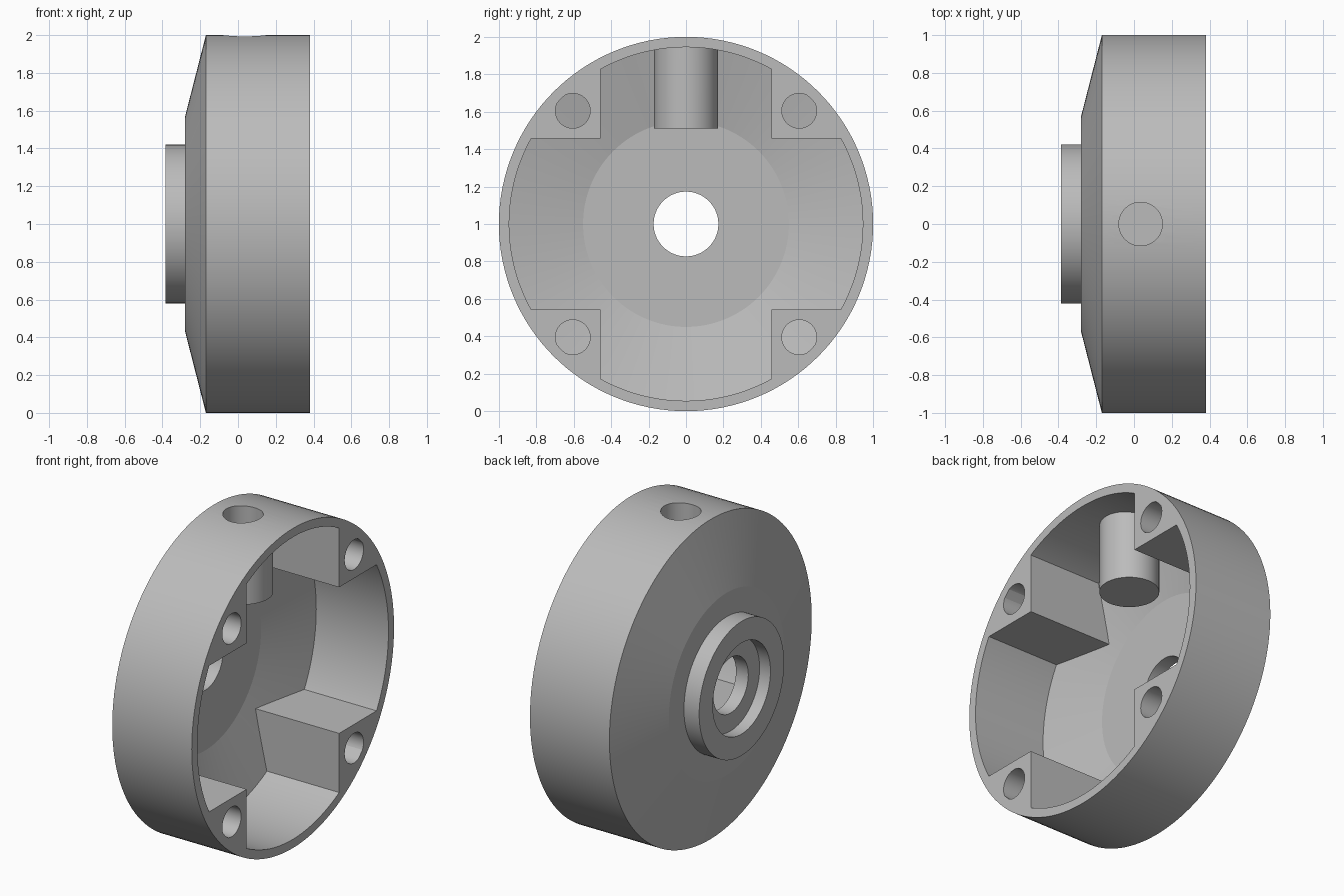
import bpy, bmesh, math
from mathutils import Matrix, Vector

cube = bpy.data.objects.get("Cube")
if cube:
    bpy.data.objects.remove(cube, do_unlink=True)

grey = bpy.data.materials.new("plain_grey")
grey.use_nodes = True
colour = (0.5, 0.5, 0.5, 1)
grey.diffuse_color = colour
grey.node_tree.nodes["Principled BSDF"].inputs["Base Color"].default_value = colour

FRONT, BACK = 0.38, -0.385          # ends along the main axis
CENTRE = Vector((0, 0, 1))
ALONG_X = Matrix.Rotation(math.pi / 2, 4, 'Y')


def finish(name, bm):
    bmesh.ops.recalc_face_normals(bm, faces=bm.faces)
    mesh = bpy.data.meshes.new(name)
    bm.to_mesh(mesh)
    bm.free()
    mesh.materials.append(grey)
    obj = bpy.data.objects.new(name, mesh)
    bpy.context.collection.objects.link(obj)
    return obj


def lathe(name, profile, segments=128, origin=CENTRE, turn=ALONG_X):
    """Capped solid of revolution from (axial position, radius) pairs."""
    bm = bmesh.new()
    place = Matrix.Translation(origin) @ turn
    rings = []
    for pos, r in profile:
        angles = [math.tau * i / segments for i in range(segments)]
        rings.append([bm.verts.new(place @ Vector((r * math.cos(a), r * math.sin(a), pos)))
                      for a in angles])
    for a, b in zip(rings, rings[1:]):
        for i in range(segments):
            j = (i + 1) % segments
            bm.faces.new((a[i], a[j], b[j], b[i]))
    bm.faces.new(rings[0])
    bm.faces.new(rings[-1])
    return finish(name, bm)


def box(name, low, high):
    bm = bmesh.new()
    low, high = Vector(low), Vector(high)
    size = Matrix.Diagonal((high - low).to_4d())
    bmesh.ops.create_cube(bm, size=1, matrix=Matrix.Translation((low + high) / 2) @ size)
    return finish(name, bm)


def cut(target, tool):
    """Subtract the tool from the target and discard the tool."""
    mod = target.modifiers.new("cut", 'BOOLEAN')
    mod.operation, mod.solver, mod.object = 'DIFFERENCE', 'EXACT', tool
    bpy.context.view_layer.update()
    result = target.evaluated_get(bpy.context.evaluated_depsgraph_get())
    mesh = bpy.data.meshes.new_from_object(result)
    target.modifiers.clear()
    target.data = mesh
    bpy.data.objects.remove(tool, do_unlink=True)


# Outer form: rim, shallow cone, back plate and raised hub
housing = lathe("housing", [(BACK, 0.42), (-0.28, 0.42), (-0.28, 0.57),
                            (-0.17, 1), (FRONT, 1)])

# Hollow interior, less the corner blocks and the vertical boss
cavity = lathe("cavity", [(-0.225, 0.55), (-0.12, 0.945), (0.5, 0.945)])
for sy in (-1, 1):
    for sz in (-1, 1):
        y, z = sorted((sy * 0.457, sy * 1.1)), sorted((1 + sz * 0.457, 1 + sz * 1.1))
        block = box("corner_block", (-0.5, y[0], z[0]), (0.6, y[1], z[1]))
        cut(block, lathe("screw_hole", [(-0.7, 0.093), (0.8, 0.093)], 48,
                         (0, sy * 0.605, 1 + sz * 0.605)))
        cut(cavity, block)
top = Vector((0.035, 0, 0))
upright = Matrix.Identity(4)
cut(cavity, lathe("boss", [(1.51, 0.17), (2.2, 0.17)], 64, top, upright))
cut(housing, cavity)

# Side hole in the boss, hub recess and centre bore
cut(housing, lathe("side_hole", [(1.57, 0.115), (2.2, 0.115)], 64, top, upright))
cut(housing, lathe("hub_recess", [(-0.5, 0.285), (-0.31, 0.285)], 96))
cut(housing, lathe("centre_bore", [(-0.6, 0.173), (0.1, 0.173)], 64))

bpy.ops.object.select_all(action='DESELECT')
housing.select_set(True)
bpy.context.view_layer.objects.active = housing
bpy.ops.object.shade_smooth_by_angle(angle=math.radians(10))
